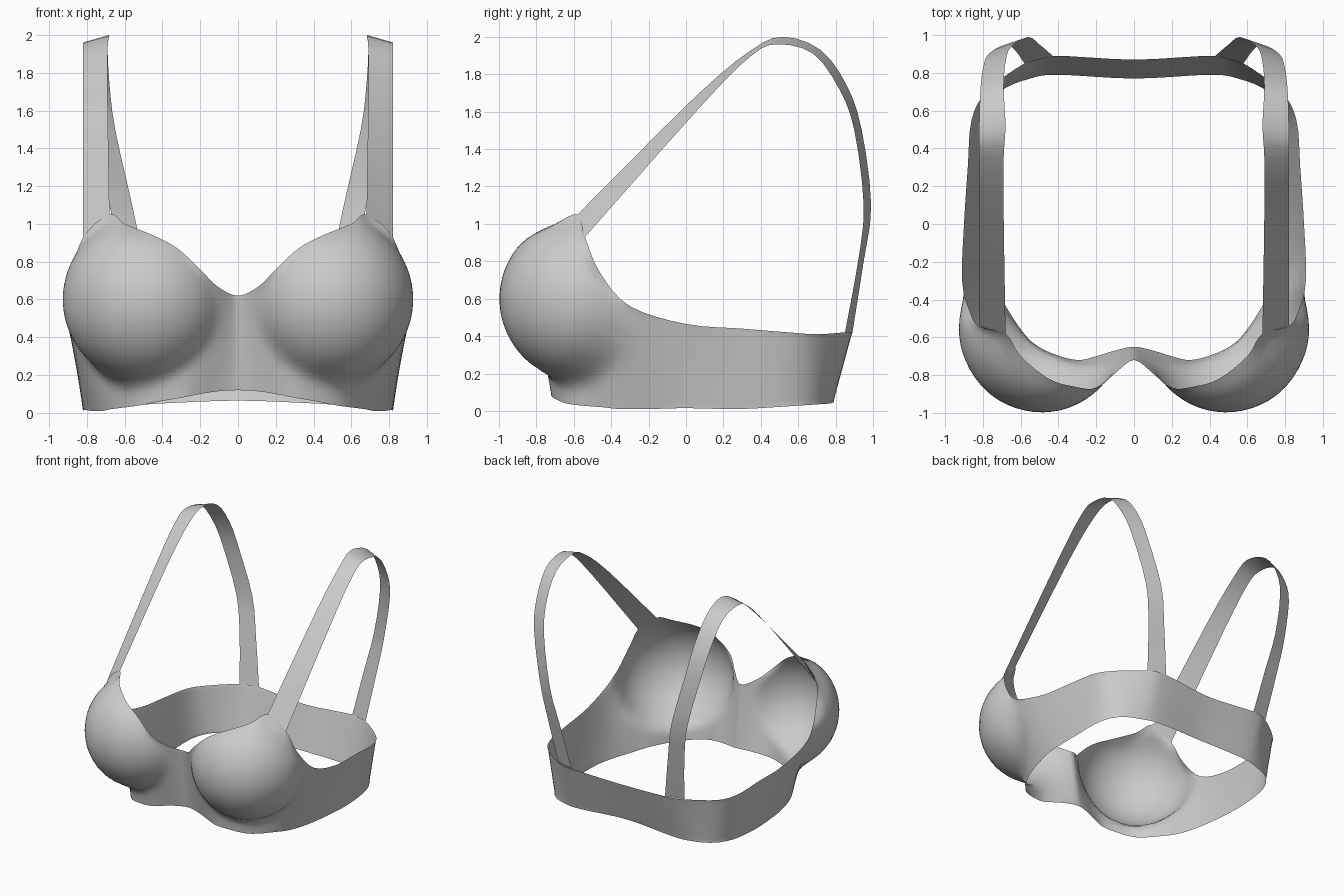
import bpy
import bmesh
import math
from mathutils import Vector

cube = bpy.data.objects.get("Cube")
if cube:
    bpy.data.objects.remove(cube, do_unlink=True)

# One plain fabric colour
fabric = bpy.data.materials.new("grey_fabric")
fabric.use_nodes = True
COLOUR = (0.6, 0.6, 0.6, 1)
fabric.diffuse_color = COLOUR
fabric.node_tree.nodes["Principled BSDF"].inputs["Base Color"].default_value = COLOUR


def spline(points, steps, mirrored_ends=False):
    """Catmull-Rom curve through the points."""
    pts = [Vector(p) for p in points]
    if mirrored_ends:
        flip = Vector((-1, 1, 1))
        first, last = pts[1] * flip, pts[-2] * flip
    else:
        first, last = 2 * pts[0] - pts[1], 2 * pts[-1] - pts[-2]
    ext = [first] + pts + [last]
    curve = []
    for a, b, c, d in zip(ext, ext[1:], ext[2:], ext[3:]):
        for k in range(steps):
            t = k / steps
            curve.append(b + (c - a) * t / 2
                         + (a - b * 2.5 + c * 2 - d / 2) * t ** 2
                         + (b * 3 - a - c * 3 + d) * t ** 3 / 2)
    curve.append(pts[-1])
    return curve


def loft(name, columns, relax=0):
    """Skin neighbouring columns of points and mirror the sheet across x."""
    bm = bmesh.new()
    grid = [[bm.verts.new(p) for p in column] for column in columns]
    for left, right in zip(grid, grid[1:]):
        for j in range(len(left) - 1):
            bm.faces.new((left[j], right[j], right[j + 1], left[j + 1]))
    inner = [v for v in bm.verts if not v.is_boundary]
    for _ in range(relax):
        bmesh.ops.smooth_vert(bm, verts=inner, factor=0.5,
                              use_axis_x=True, use_axis_y=True, use_axis_z=True)
    mesh = bpy.data.meshes.new(name)
    bm.to_mesh(mesh)
    bm.free()
    mesh.materials.append(fabric)
    obj = bpy.data.objects.new(name, mesh)
    bpy.context.collection.objects.link(obj)
    mirror = obj.modifiers.new("Mirror", 'MIRROR')
    mirror.use_clip = True
    mirror.merge_threshold = 0.001
    bpy.ops.object.select_all(action='DESELECT')
    obj.select_set(True)
    bpy.context.view_layer.objects.active = obj
    bpy.ops.object.shade_smooth_by_angle(angle=math.radians(60))
    return obj


# Rounded cup: an ellipsoid that pushes the band outwards
CUP_CENTRE = Vector((0.49, -0.55, 0.6))
CUP_RADII = Vector((0.44, 0.45, 0.45))


def push_to_cup(p):
    d = Vector((p.x - 0.3, p.y, 0)).normalized()
    o = Vector([(p[i] - CUP_CENTRE[i]) / CUP_RADII[i] for i in range(3)])
    e = Vector([d[i] / CUP_RADII[i] for i in range(3)])
    a, b, c = e.dot(e), o.dot(e), o.dot(o) - 1
    if c >= 0:
        return p
    return p + d * ((math.sqrt(b * b - a * c) - b) / a)


# Lower hem and upper edge of one half, from front centre to back centre
hem = [(0, -.65, .12), (.1, -.67, .115), (.2, -.7, .1), (.3, -.72, .08),
       (.42, -.69, .06), (.52, -.64, .04), (.59, -.57, .03), (.67, -.45, .02),
       (.72, -.35, .01), (.77, -.2, .01), (.81, 0, .015), (.82, .28, .01),
       (.8, .55, .025), (.71, .7, .035), (.55, .77, .04), (.4, .79, .05),
       (0, .77, .065)]
edge = [(0, -.72, .62), (.11, -.8, .67), (.2, -.87, .76), (.32, -.86, .87),
        (.45, -.82, .94), (.6, -.7, 1), (.68, -.58, 1.05), (.82, -.54, .93),
        (.87, -.46, .74), (.91, -.3, .56), (.9, 0, .465), (.88, .3, .44),
        (.86, .55, .42), (.78, .7, .41), (.58, .85, .42), (.43, .89, .42),
        (0, .87, .4)]

# Band and cups as one sheet
ROWS = 28
band = []
for low, high in zip(spline(hem, 4, True), spline(edge, 4, True)):
    column = [low.lerp(high, j / ROWS) for j in range(ROWS + 1)]
    band.append([column[0]] + [push_to_cup(p) for p in column[1:-1]] + [column[-1]])
loft("band_and_cups", band, relax=3)

# Shoulder straps, running from the cup over the top to the back band
strap_inner = [(.68, -.58, 1.05), (.69, .05, 1.68), (.69, .35, 1.93),
               (.68, .52, 2), (.69, .72, 1.93), (.68, .86, 1.74),
               (.65, .94, 1.5), (.56, .99, 1.1), (.5, .95, .8), (.43, .89, .42)]
strap_outer = [(.82, -.54, .93), (.82, .08, 1.63), (.82, .35, 1.9),
               (.82, .49, 1.96), (.815, .68, 1.91), (.8, .82, 1.72),
               (.77, .9, 1.5), (.68, .95, 1.1), (.63, .92, .8), (.58, .85, .42)]
loft("shoulder_straps", [spline(strap_inner, 3), spline(strap_outer, 3)])
